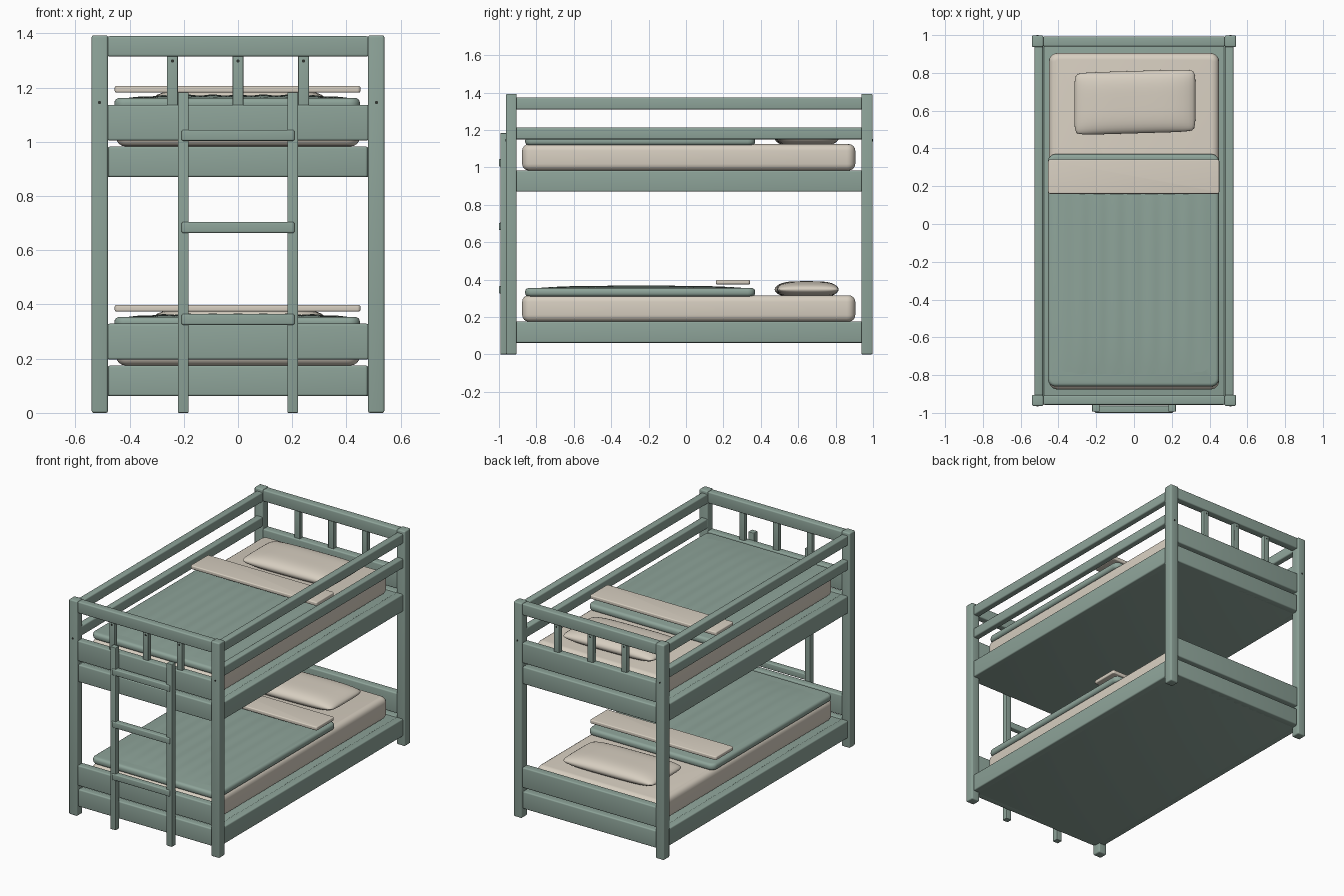
import bpy
import bmesh
import math

cube = bpy.data.objects.get("Cube")
if cube:
    bpy.data.objects.remove(cube, do_unlink=True)


def material(name, rgb):
    m = bpy.data.materials.new(name)
    m.use_nodes = True
    m.diffuse_color = (*rgb, 1)
    m.node_tree.nodes["Principled BSDF"].inputs["Base Color"].default_value = (*rgb, 1)
    return m


GREEN = material("sage green", (0.27, 0.37, 0.32))
CREAM = material("warm cream", (0.68, 0.62, 0.53))
DARK = material("dark metal", (0.03, 0.035, 0.03))


def finish(name, bm, mat, angle=40):
    mesh = bpy.data.meshes.new(name)
    bmesh.ops.recalc_face_normals(bm, faces=bm.faces)
    bm.to_mesh(mesh)
    bm.free()
    mesh.materials.append(mat)
    ob = bpy.data.objects.new(name, mesh)
    bpy.context.collection.objects.link(ob)
    bpy.ops.object.select_all(action='DESELECT')
    ob.select_set(True)
    bpy.context.view_layer.objects.active = ob
    bpy.ops.object.shade_smooth_by_angle(angle=math.radians(angle))
    return ob


def box(name, x, y, z, mat=GREEN, bevel=0.008, corner=0):
    """Rounded box from (min, max) ranges; corner rounds the plan outline first."""
    bm = bmesh.new()
    bmesh.ops.create_cube(bm, size=1)
    for v in bm.verts:
        v.co = [lo + (c + 0.5) * (hi - lo) for c, (lo, hi) in zip(v.co, (x, y, z))]
    if corner:
        upright = [e for e in bm.edges if abs(e.verts[0].co.z - e.verts[1].co.z) > 1e-4]
        bmesh.ops.bevel(bm, geom=upright, offset=corner, segments=6, profile=0.5, affect='EDGES')
        rims = [e for e in bm.edges if abs(e.verts[0].co.z - e.verts[1].co.z) < 1e-4]
    else:
        rims = list(bm.edges)
    bmesh.ops.bevel(bm, geom=rims, offset=bevel, segments=4, profile=0.5, affect='EDGES')
    return finish(name, bm, mat)


def screw(name, x, y, z):
    bm = bmesh.new()
    bmesh.ops.create_cone(bm, cap_ends=True, segments=12, radius1=0.006, radius2=0.006, depth=0.004)
    for v in bm.verts:
        v.co = (x + v.co.x, y + v.co.z, z + v.co.y)
    finish(name, bm, DARK)


def pillow(name, z):
    # Flattened cushion: full in the middle, thin at the seam
    bm = bmesh.new()
    n = 20
    for side in (1, -1):
        rows = []
        for j in range(n + 1):
            row = []
            for i in range(n + 1):
                u, v = math.sin((i / n - 0.5) * math.pi), math.sin((j / n - 0.5) * math.pi)
                puff = ((1 - u ** 4) * (1 - v ** 4)) ** 0.5
                pinch = 0.94 + 0.06 * max(abs(u), abs(v)) - 0.05 * (u * v) ** 8
                px, py = 0.32 * u * pinch, 0.165 * v * pinch
                row.append(bm.verts.new((0.005 + px, 0.645 + py + 0.03 * px,
                                         z + 0.035 + side * 0.044 * puff)))
            rows.append(row)
        for a, b in zip(rows, rows[1:]):
            for i in range(n):
                bm.faces.new((a[i], a[i + 1], b[i + 1], b[i]))
    bmesh.ops.remove_doubles(bm, verts=bm.verts, dist=1e-5)
    finish(name, bm, CREAM, 60)


def blanket_folds(name, z):
    # Crowned upper surface with gentle lengthwise ripples
    bm = bmesh.new()
    bmesh.ops.create_grid(bm, x_segments=72, y_segments=24, size=1)
    for v in bm.verts:
        u, w = v.co.x, v.co.y
        fade = (1 - u ** 4) * (1 - w ** 4)
        v.co = (0.42 * u, -0.24 + 0.57 * w,
                z + fade * (0.012 + 0.002 * math.cos(u * 9 * math.pi)))
    finish(name, bm, GREEN, 60)


# Corner posts
for side, s in (("right", -1), ("left", 1)):
    xs = sorted((s * 0.48, s * 0.54))
    box(f"front_post_{side}", xs, (-0.963, -0.905), (0, 1.393))
    box(f"back_post_{side}", xs, (0.937, 0.998), (0, 1.393))

# Side guard rails
    rail = sorted((s * 0.482, s * 0.526))
    for label, z in (("top", (1.31, 1.374)), ("middle", (1.15, 1.214))):
        box(f"{label}_guard_rail_{side}", rail, (-0.915, 0.945), z)

# Two bunks: frame, boards and bedding
for bunk, base in (("lower", 0.062), ("upper", 0.87)):
    top = base + 0.113
    for side, s in (("right", -1), ("left", 1)):
        box(f"{bunk}_side_board_{side}", sorted((s * 0.475, s * 0.526)), (-0.92, 0.95), (base, top))
    box(f"{bunk}_base", (-0.5, 0.5), (-0.945, 0.98), (base, top - 0.004), bevel=0.004)
    for end, y in (("front", (-0.957, -0.908)), ("back", (0.94, 0.992))):
        box(f"{bunk}_{end}_board", (-0.478, 0.478), y, (base, top))
        box(f"{bunk}_{end}_panel", (-0.482, 0.482), y, (base + 0.135, base + 0.267))
    box(f"{bunk}_mattress", (-0.45, 0.45), (-0.876, 0.905), (top, base + 0.254), CREAM, 0.035, 0.045)
    cover = base + 0.248
    box(f"{bunk}_blanket", (-0.456, 0.45), (-0.86, 0.37), (cover, cover + 0.044), GREEN, 0.018, 0.04)
    blanket_folds(f"{bunk}_blanket_folds", cover + 0.043)
    box(f"{bunk}_sheet_fold", (-0.455, 0.452), (0.16, 0.342), (base + 0.312, base + 0.336), CREAM, 0.006, 0.012)
    pillow(f"{bunk}_pillow", base + 0.25)

# Headboard and footboard top rails with slats
for end, y, face in (("front", (-0.957, -0.908), -0.947), ("back", (0.94, 0.992), 0.981)):
    box(f"{end}_top_rail", (-0.482, 0.482), y, (1.315, 1.39))
    for i, x in enumerate((-0.242, 0, 0.242)):
        box(f"{end}_slat_{i + 1}", (x - 0.02, x + 0.02), (y[0] + 0.01, y[1] - 0.01), (1.12, 1.33), bevel=0.004)
        screw(f"{end}_slat_screw_{i + 1}", x, face, 1.298)

# Post bolts
for side, x in (("right", -0.511), ("left", 0.511)):
    screw(f"front_bolt_{side}", x, -0.963, 1.145)
    screw(f"back_bolt_{side}", x, 0.998, 1.145)

# Ladder
for side, x in (("right", -0.202), ("left", 0.202)):
    box(f"ladder_rail_{side}", (x - 0.02, x + 0.02), (-0.993, -0.955), (0, 1.183), bevel=0.004)
for i, z in enumerate((0.345, 0.684, 1.024)):
    box(f"ladder_rung_{i + 1}", (-0.208, 0.208), (-1.0, -0.962), (z - 0.02, z + 0.02), bevel=0.006)
